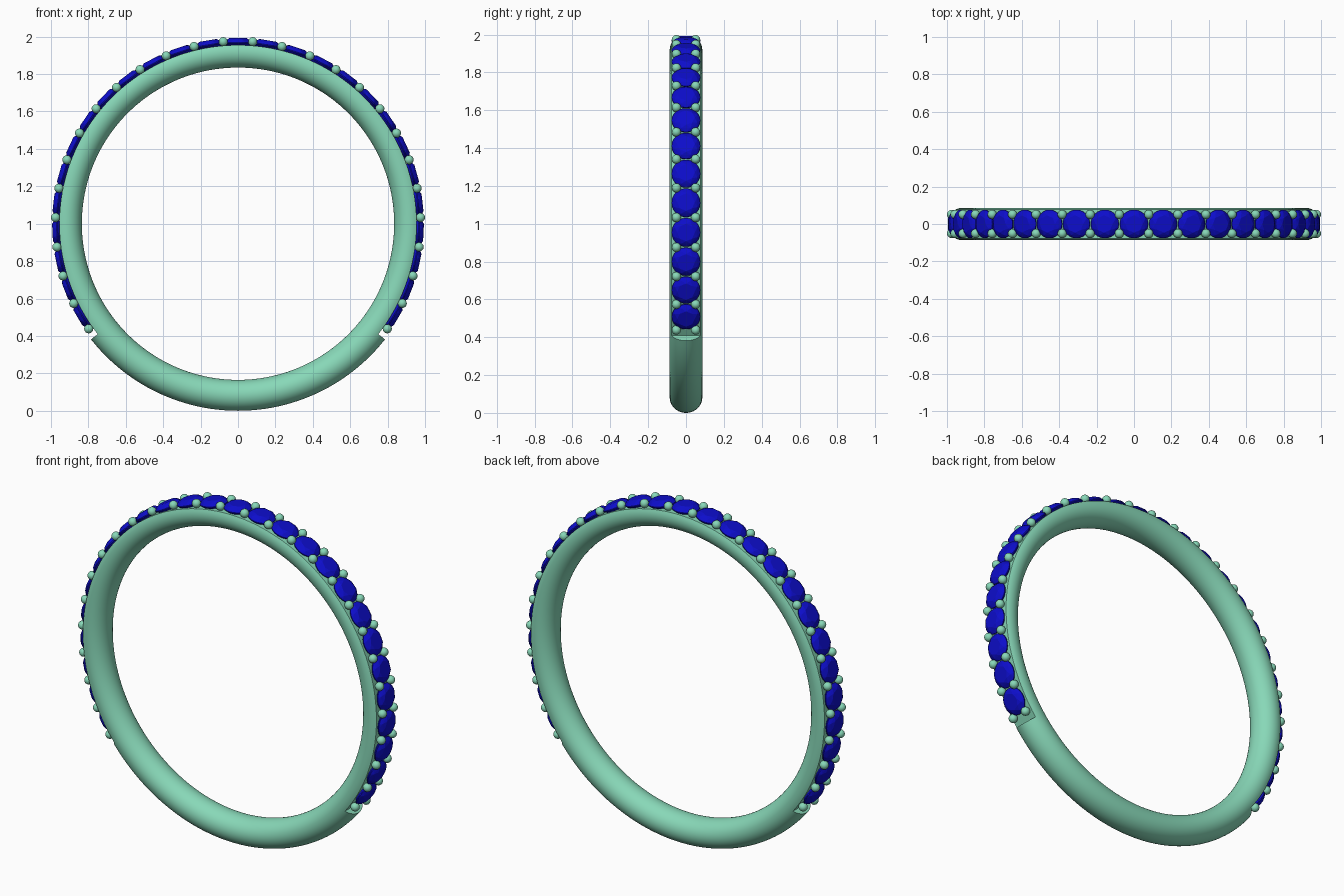
import bpy, bmesh
from math import sin, cos, pi, radians
from mathutils import Matrix, Vector

if "Cube" in bpy.data.objects:
    bpy.data.objects.remove(bpy.data.objects["Cube"])

CENTRE = Vector((0, 0, 1.0))
STEP = radians(9.27)        # angle between neighbouring stones
HALF = radians(128.2)       # half angle of the recessed setting
MID, RAD, WID = 0.9175, 0.0825, 0.0865   # band section
FLAT = 0.955                # radius of the recessed seat


def material(name, colour):
    m = bpy.data.materials.new(name)
    m.diffuse_color = (*colour, 1)
    m.use_nodes = True
    m.node_tree.nodes["Principled BSDF"].inputs["Base Color"].default_value = m.diffuse_color
    return m


metal = material("mint_metal", (0.246, 0.686, 0.479))
blue = material("blue_stone", (0.004, 0.004, 0.6))


def finish(bm, name, mat, smooth=None):
    bmesh.ops.recalc_face_normals(bm, faces=bm.faces)
    mesh = bpy.data.meshes.new(name)
    bm.to_mesh(mesh)
    bm.free()
    mesh.materials.append(mat)
    ob = bpy.data.objects.new(name, mesh)
    bpy.context.collection.objects.link(ob)
    if smooth:
        bpy.ops.object.select_all(action='DESELECT')
        ob.select_set(True)
        bpy.context.view_layer.objects.active = ob
        bpy.ops.object.shade_smooth_by_angle(angle=radians(smooth))
    return ob


def frame(angle):
    # local z points outward, angle measured from the top of the ring
    return Matrix.Translation(CENTRE) @ Matrix.Rotation(angle, 4, 'Y')


# Band: round section swept round the ring, flattened under the stones
N = 40
stations = [(-HALF + 2 * HALF * i / 120, True) for i in range(121)]
rest = 2 * pi - 2 * HALF
stations += [(HALF + rest * i / 50, False) for i in range(51)]
bm = bmesh.new()
rings = []
for a, recessed in stations:
    ring = []
    for j in range(N):
        t = 2 * pi * j / N
        r = MID + RAD * cos(t)
        if recessed:
            r = min(r, FLAT)
        ring.append(bm.verts.new(frame(a) @ Vector((0, WID * sin(t), r))))
    rings.append(ring)
for i, ring in enumerate(rings):
    nxt = rings[(i + 1) % len(rings)]
    for j in range(N):
        k = (j + 1) % N
        bm.faces.new((ring[j], ring[k], nxt[k], nxt[j]))
bmesh.ops.remove_doubles(bm, verts=bm.verts, dist=1e-5)
bmesh.ops.dissolve_degenerate(bm, edges=bm.edges, dist=1e-5)
finish(bm, "band", metal, 35)

# Stone: faceted brilliant made as the hull of a few rings
bm = bmesh.new()
for n, rad, z, off in ((8, 0.046, 0.993, 0), (8, 0.064, 0.984, 0.5),
                       (24, 0.076, 0.970, 0), (24, 0.076, 0.965, 0),
                       (8, 0.03, 0.925, 0.5)):
    for i in range(n):
        t = 2 * pi * (i + off) / n
        bm.verts.new((rad * cos(t), rad * sin(t), z))
bm.verts.new((0, 0, 0.905))
bmesh.ops.convex_hull(bm, input=bm.verts)
stone = finish(bm, "stone_01", blue)
for i in range(27):
    ob = stone if i == 0 else bpy.data.objects.new(f"stone_{i + 1:02d}", stone.data)
    if i:
        bpy.context.collection.objects.link(ob)
    ob.matrix_world = frame((i - 13) * STEP)

# Bead prongs: a pair between every two stones
bm = bmesh.new()
for i in range(28):
    for side in (-1, 1):
        m = frame((i - 13.5) * STEP) @ Matrix.Translation((0, side * 0.051, 0.976))
        bmesh.ops.create_uvsphere(bm, u_segments=18, v_segments=12, radius=0.0245, matrix=m)
finish(bm, "bead_prongs", metal, 60)
